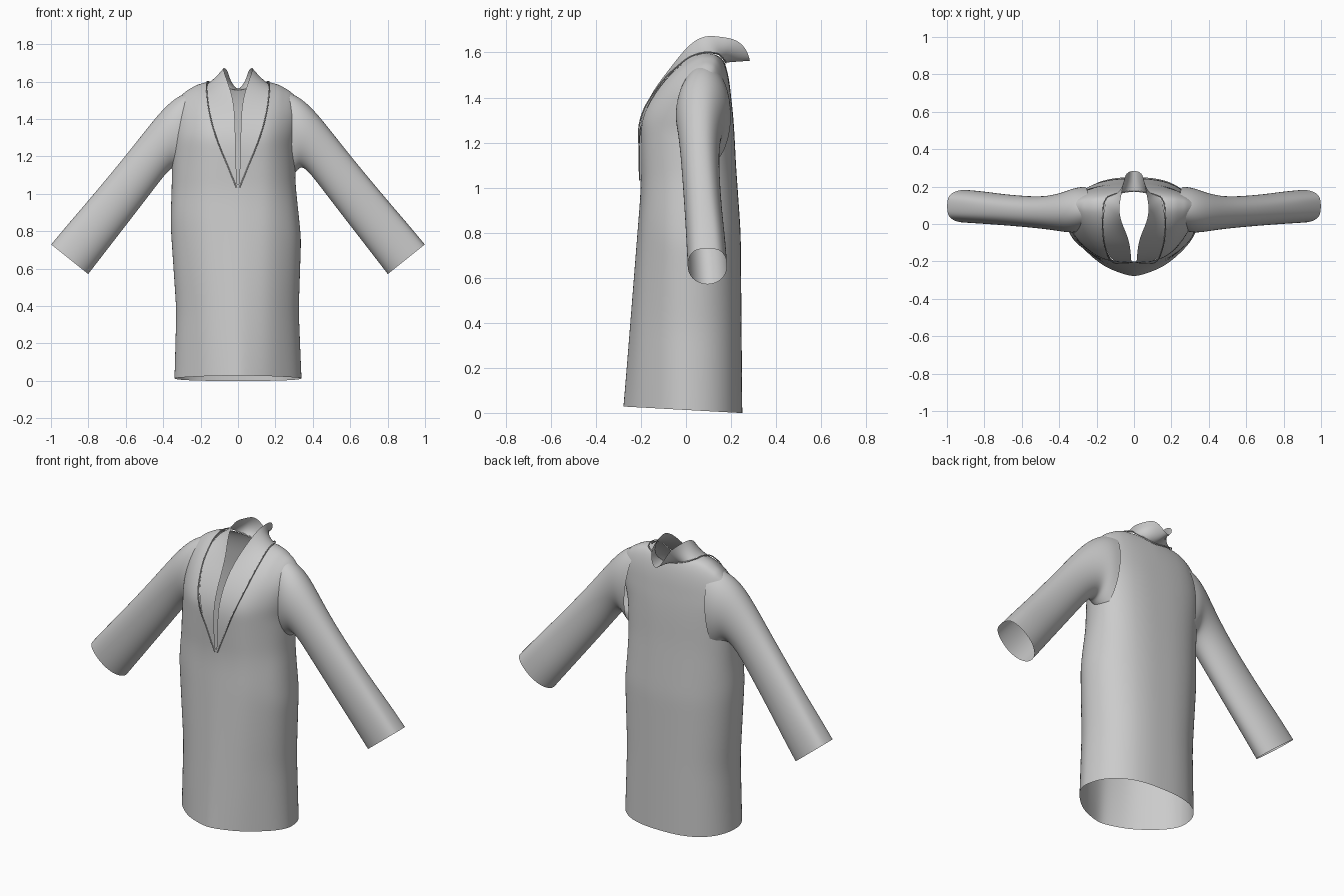
import bpy, bmesh
from math import sin, cos, pi, copysign

if "Cube" in bpy.data.objects:
    bpy.data.objects.remove(bpy.data.objects["Cube"])


def lerp_table(t, table):
    """Piecewise linear lookup in [(key, value), ...]."""
    if t <= table[0][0]:
        return table[0][1]
    for (k0, v0), (k1, v1) in zip(table, table[1:]):
        if t <= k1:
            return v0 + (v1 - v0) * (t - k0) / (k1 - k0)
    return table[-1][1]


# Garment measurements
HALF_WIDTH = {-1: [(0, .34), (.4, .33), (.92, .362), (1.1, .355), (1.6, .35)],
              1: [(0, .34), (.4, .325), (.82, .338), (1.1, .308), (1.3, .305), (1.48, .335), (1.6, .345)]}
FRONT_Y = [(0, -.28), (1.0, -.2), (1.33, -.212)]
BACK_Y = [(0, .25), (.8, .243), (1.1, .222), (1.4, .207)]
MID_Y = [(0, 0), (.9, .02), (1.35, .09)]
FRONT_P = [(0, 1.5), (1.1, 2.3)]
FRONT_Q = [(0, .6), (1.1, .48)]
SEAM_X = [(1.03, 0), (1.15, .055), (1.3, .115), (1.43, .15), (1.53, .165)]
SHOULDER_Z = [(.165, 1.6), (.22, 1.585), (.28, 1.55), (.35, 1.48)]
NECK_Z = [(0, 1.55), (.1, 1.575), (.165, 1.6)]


def surface_y(x, z, a, back):
    """Depth of the front or back cloth at a given x, z."""
    top = lerp_table(x, SHOULDER_Z) + (.02 * max(0, 1 - x / .165) if back else 0)
    u = min(1, x / a)
    mid = lerp_table(z, MID_Y)
    if back:
        w = min(1, max(0, (z - 1.2) / (top - 1.2)))
        c = max(0, 1 - u ** 2.6) ** .46
        return mid + (lerp_table(z, BACK_Y) - mid) * c * (1 - w ** 2.5) ** .33
    w = min(1, max(0, (z - 1.28) / (top - 1.28)))
    c = max(0, 1 - u ** lerp_table(z, FRONT_P)) ** lerp_table(z, FRONT_Q)
    fold = .006 * sin(x * 30) * c * u
    return mid + (lerp_table(z, FRONT_Y) - mid) * c * (1 - w ** 1.5) ** .64 + fold * (1 - w)


def make_object(name, grids, closed=False, level=1, drop=None):
    """Skin grids of points into one smooth mesh object."""
    bm = bmesh.new()
    for grid in grids:
        rows = [[bm.verts.new(p) for p in row] for row in grid]
        for r0, r1 in zip(rows, rows[1:]):
            n = len(r0)
            for i in range(n if closed else n - 1):
                j = (i + 1) % n
                bm.faces.new((r0[i], r0[j], r1[j], r1[i]))
    bmesh.ops.remove_doubles(bm, verts=bm.verts, dist=.0006)
    if drop:
        gone = [f for f in bm.faces if drop(f.calc_center_median())]
        bmesh.ops.delete(bm, geom=gone, context='FACES')
    bmesh.ops.recalc_face_normals(bm, faces=bm.faces)
    for f in bm.faces:
        f.smooth = True
    me = bpy.data.meshes.new(name)
    bm.to_mesh(me)
    bm.free()
    ob = bpy.data.objects.new(name, me)
    bpy.context.collection.objects.link(ob)
    mod = ob.modifiers.new("smooth", 'SUBSURF')
    mod.levels = mod.render_levels = level
    return ob


# Body: front and back panels, split at the V neckline
APEX = 1.03 / 1.6
LEVELS = [APEX * i / 14 for i in range(14)]
LEVELS += [APEX + (1 - APEX) * (1 - (1 - i / 16) ** 1.6) for i in range(17)]
COLS = 14


def panel(side, back):
    grid = []
    for t in LEVELS:
        zc = t * 1.6
        a = lerp_table(zc, HALF_WIDTH[side])
        start = .165 if back else lerp_table(zc, SEAM_X)
        xs = [start + (a - start) * sin(pi / 2 * i / COLS) for i in range(COLS + 1)]
        if back:
            xs = [.165 * i / 5 for i in range(5)] + xs
        row = []
        for x in xs:
            top = lerp_table(x, NECK_Z) if back and x < .165 else lerp_table(x, SHOULDER_Z)
            z = t * top
            y = surface_y(x, z, a, back)
            # hem rises gently towards the front
            z += (1 - t) ** 8 * (.013 - .055 * y)
            row.append((side * x, y, z))
        grid.append(row)
    return grid


make_object("robe_body", [panel(s, b) for s in (-1, 1) for b in (False, True)],
            drop=lambda c: abs(c.x) > .295 and 1.23 < c.z < 1.4 and abs(c.y - .07) < .055)

# Sleeves: (top x, top z, bottom x, bottom z, centre y, half depth, top squareness)
SLEEVE = [(.24, 1.55, .285, 1.09, .082, .118, 1),
          (.30, 1.535, .315, 1.12, .075, .122, 1),
          (.38, 1.48, .338, 1.15, .066, .112, .95),
          (.48, 1.36, .385, 1.11, .06, .093, .9),
          (.60, 1.205, .46, 1.01, .062, .083, .85),
          (.80, .965, .63, .79, .078, .083, .75),
          (.90, .85, .715, .68, .088, .087, .65),
          (1.0, .73, .80, .57, .095, .088, .6)]
for side, name in ((-1, "sleeve_left"), (1, "sleeve_right")):
    rings = []
    for tx, tz, bx, bz, yc, r, square in SLEEVE:
        ring = []
        for i in range(24):
            ang = 2 * pi * i / 24
            k = (1 + cos(ang)) / 2
            s = sin(ang)
            if k > .5:
                s = copysign(abs(s) ** square, s)
            ring.append((side * (bx + (tx - bx) * k), yc + r * s, bz + (tz - bz) * k))
        rings.append(ring)
    make_object(name, [rings], closed=True, level=2)

# Shawl collar: free edge (x, y, z) and seam (x, z, on back panel)
COLLAR = [((.004, -.207, 1.03), (.008, 1.03, False)),
          ((.011, -.208, 1.15), (.057, 1.15, False)),
          ((.014, -.21, 1.3), (.117, 1.3, False)),
          ((.017, -.15, 1.43), (.152, 1.43, False)),
          ((.03, -.07, 1.53), (.166, 1.53, False)),
          ((.068, .005, 1.63), (.166, 1.59, False)),
          ((.083, .08, 1.68), (.15, 1.594, True)),
          ((.067, .16, 1.668), (.11, 1.577, True)),
          ((.056, .225, 1.66), (.075, 1.567, True)),
          ((.044, .275, 1.61), (.04, 1.557, True)),
          ((0, .288, 1.54), (0, 1.55, True))]


def seam_point(side, x, z, back):
    y = surface_y(x, z, .35, back)
    return (side * x, y + (.004 if back else -.005), z + .003)


collars = []
for side in (-1, 1):
    grid = []
    for edge, (sx, sz, back) in COLLAR:
        e = (side * edge[0], edge[1], edge[2])
        s = seam_point(side, sx, sz, back)
        grid.append([tuple(p + (q - p) * k / 4 for p, q in zip(e, s)) for k in range(5)])
    collars.append(grid)
make_object("shawl_collar", collars, level=2)

# Raised welt along the collar seam
cu = bpy.data.curves.new("collar_seam", 'CURVE')
cu.dimensions = '3D'
cu.bevel_depth = .003
cu.bevel_resolution = 2
loop = [seam_point(-1, *s) for _, s in COLLAR] + [seam_point(1, *s) for _, s in COLLAR[-2::-1]]
sp = cu.splines.new('BEZIER')
sp.bezier_points.add(len(loop) - 1)
for bp, co in zip(sp.bezier_points, loop):
    bp.co = co
    bp.handle_left_type = bp.handle_right_type = 'AUTO'
sp.resolution_u = 6
bpy.context.collection.objects.link(bpy.data.objects.new("collar_seam", cu))
